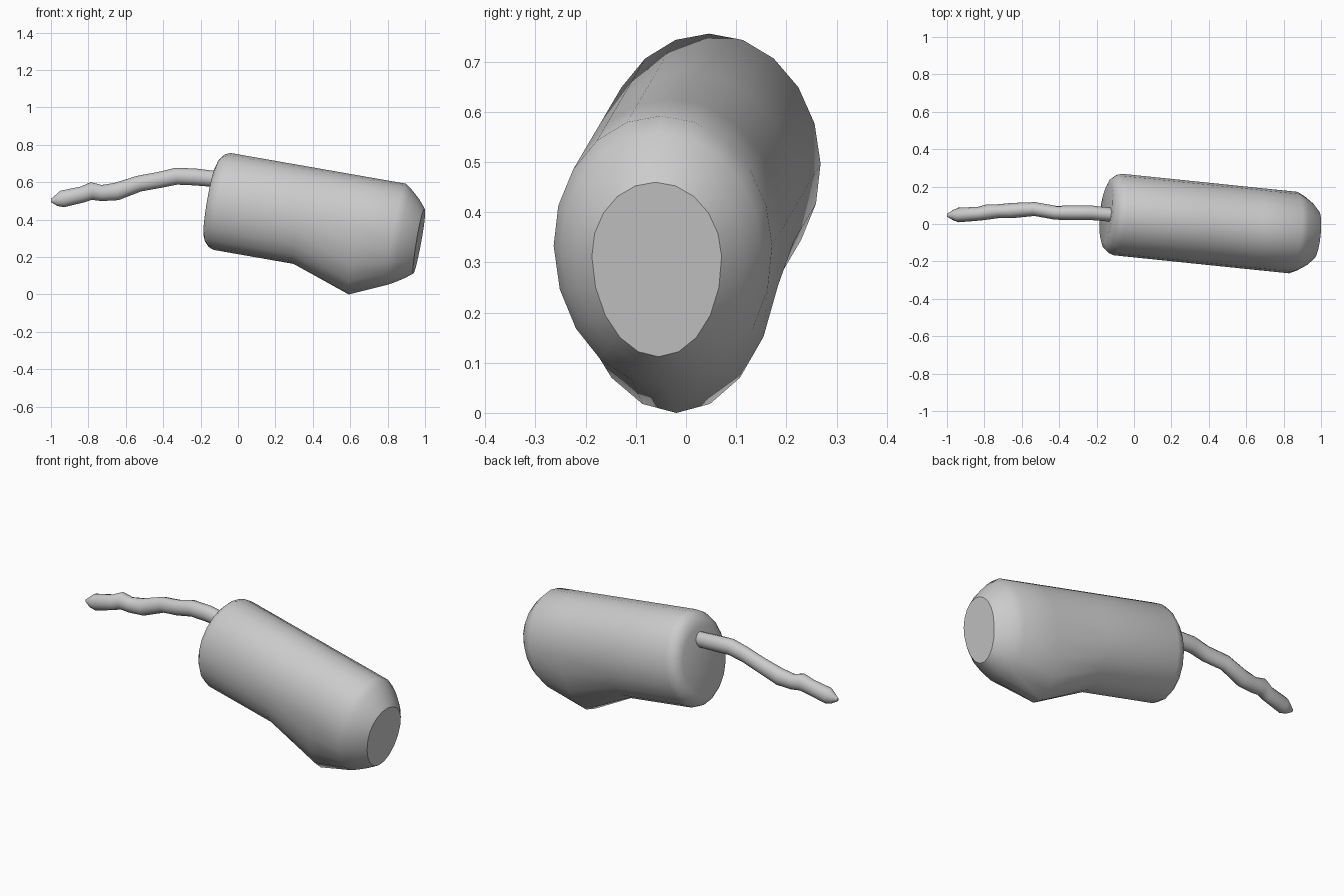
import bpy, bmesh, math
from mathutils import Vector

if "Cube" in bpy.data.objects:
    bpy.data.objects.remove(bpy.data.objects["Cube"])


def loft(name, rings, angle):
    """Skin a list of closed point rings and cap both ends."""
    bm = bmesh.new()
    vr = [[bm.verts.new(p) for p in ring] for ring in rings]
    n = len(vr[0])
    for a, b in zip(vr, vr[1:]):
        for i in range(n):
            j = (i + 1) % n
            bm.faces.new((a[i], a[j], b[j], b[i]))
    bm.faces.new(vr[0][::-1])
    bm.faces.new(vr[-1])
    bmesh.ops.recalc_face_normals(bm, faces=bm.faces)
    me = bpy.data.meshes.new(name)
    bm.to_mesh(me)
    bm.free()
    ob = bpy.data.objects.new(name, me)
    bpy.context.collection.objects.link(ob)
    bpy.context.view_layer.objects.active = ob
    ob.select_set(True)
    bpy.ops.object.shade_smooth_by_angle(angle=math.radians(angle))
    ob.select_set(False)
    return ob


def section(c, side, up, ry, top, bottom, n):
    """Oval ring with separate upper and lower heights."""
    pts = []
    for i in range(n):
        t = 2 * math.pi * i / n
        h = math.sin(t) * (top if math.sin(t) > 0 else bottom)
        pts.append(c + side * (math.cos(t) * ry) + up * h)
    return pts


# Body: tilted oval barrel with a hump under the far end
axis = Vector((1, -0.103, -0.175)).normalized()
side = Vector((0, 0, 1)).cross(axis).normalized()
up = axis.cross(side)
start = Vector((-0.148, 0.057, 0.508))
# distance along axis, half width, height above, depth below
stations = [
    (0.0, .160, .180, .200), (.012, .190, .222, .228), (.035, .210, .250, .253),
    (.065, .219, .263, .263), (.50, .219, .263, .263), (.82, .219, .263, .373),
    (1.02, .219, .263, .285), (1.06, .200, .235, .262),
    (1.105, .170, .195, .233), (1.143, .130, .150, .203),
]
loft("body", [section(start + axis * s, side, up, w, t, b, 20)
              for s, w, t, b in stations], 35)

# Tail: thin crooked tube with a pointed tip (x, y, z, scale)
path = [
    (-.05, .05, .61, 1), (-.13, .05, .618, 1), (-.23, .06, .628, 1.05),
    (-.33, .06, .632, 1.05), (-.42, .06, .612, 1), (-.53, .08, .592, 1),
    (-.65, .072, .55, 1.1), (-.73, .068, .542, 1), (-.785, .064, .553, 1.1),
    (-.83, .055, .535, 1), (-.94, .048, .51, 1.05), (-.97, .047, .503, .7),
    (-1.0, .047, .502, .2),
]
pts = [Vector(p[:3]) for p in path]
rings = []
for i, p in enumerate(pts):
    d = (pts[min(i + 1, len(pts) - 1)] - pts[max(i - 1, 0)]).normalized()
    sd = Vector((0, 0, 1)).cross(d).normalized()
    k = path[i][3]
    rings.append(section(p, sd, d.cross(sd), .037 * k, .043 * k, .043 * k, 12))
loft("tail", rings, 40)
